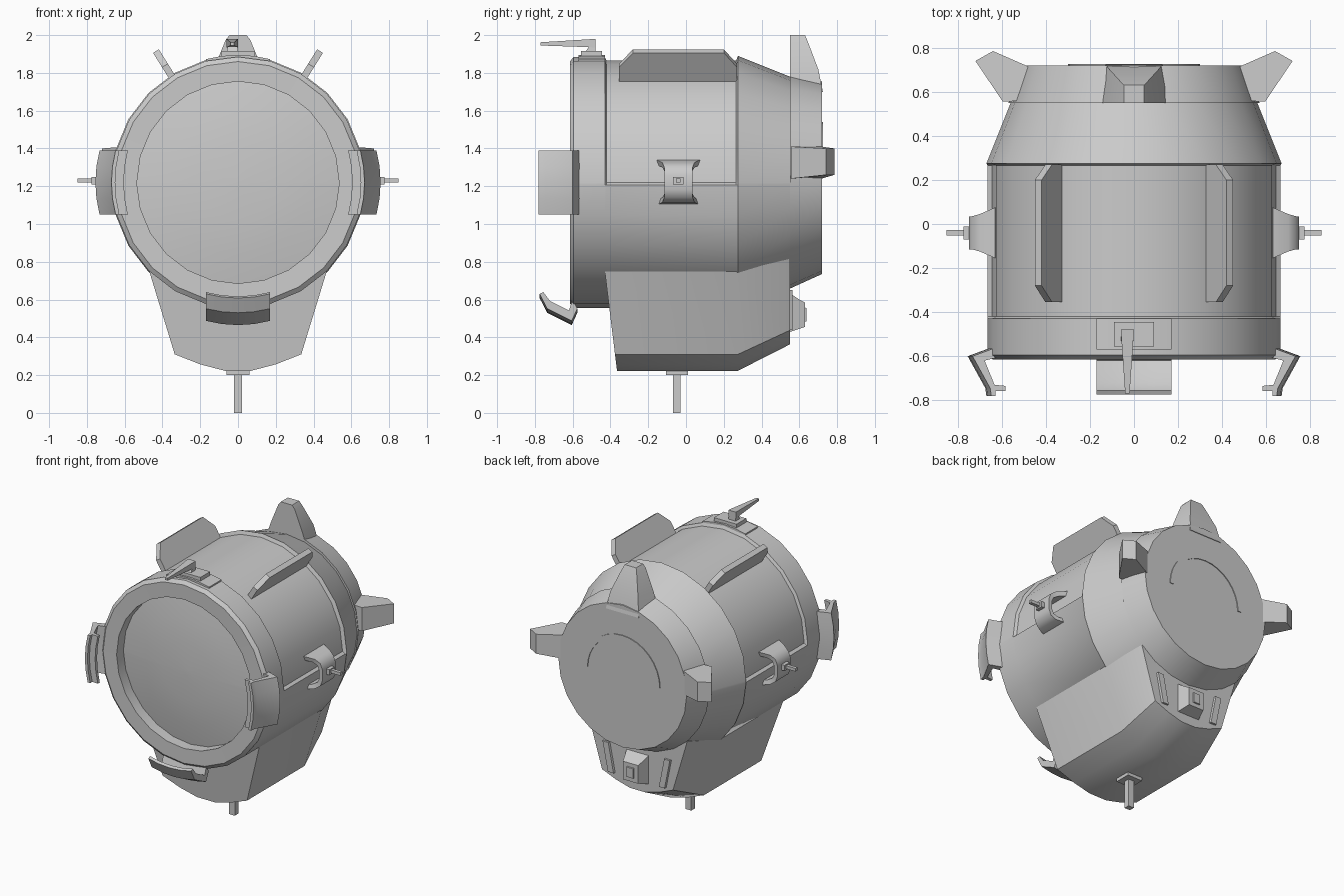
import bpy, bmesh, math
from math import sin, cos, radians, sqrt

Z = 1.22   # height of the barrel axis


def loft(name, rings, mirror=False, smooth=30):
    """Skin a list of equal-length point rings and cap both ends."""
    n = len(rings[0])
    bm = bmesh.new()
    vs = [[bm.verts.new(p) for p in r] for r in rings]
    for a, b in zip(vs, vs[1:]):
        for i in range(n):
            j = (i + 1) % n
            bm.faces.new((a[i], a[j], b[j], b[i]))
    bm.faces.new(vs[0])
    bm.faces.new(vs[-1][::-1])
    bmesh.ops.recalc_face_normals(bm, faces=bm.faces)
    me = bpy.data.meshes.new(name)
    bm.to_mesh(me)
    bm.free()
    ob = bpy.data.objects.new(name, me)
    bpy.context.collection.objects.link(ob)
    me.shade_smooth()
    me.set_sharp_from_angle(angle=radians(smooth))
    if mirror:
        ob.modifiers.new("mirror", "MIRROR")
    return ob


def box(name, x0, x1, y0, y1, z0, z1, mirror=False):
    ring = lambda z: [(x0, y0, z), (x1, y0, z), (x1, y1, z), (x0, y1, z)]
    return loft(name, [ring(z0), ring(z1)], mirror)


def drop(t):
    """How far the barrel surface falls away at sideways offset t."""
    return 0.665 - sqrt(0.665 ** 2 - t * t)


STEPS = (-0.17, -0.085, 0, 0.085, 0.17)

# Barrel with recessed front lens, and a sunken panel over its upper half
ANGLES = [-1.2, 0] + list(range(15, 180, 15)) + [180, 181.2] + list(range(195, 346, 15))
PROFILE = [(-0.58, 0.02), (-0.575, 0.2), (-0.56, 0.38), (-0.535, 0.535), (-0.613, 0.535),
           (-0.615, 0.64), (-0.595, 0.665), (-0.43, 0.665), (-0.42, 0.665),
           (0.265, 0.665), (0.275, 0.67), (0.55, 0.56)]
rings = []
for k, (y, r) in enumerate(PROFILE):
    ring = []
    for a in ANGLES:
        rr = r - 0.02 if k in (8, 9) and 0 <= a <= 180 else r
        ring.append((rr * cos(radians(a)), y, Z + rr * sin(radians(a))))
    rings.append(ring)
loft("barrel", rings)

# Keel below the barrel: sloped front, shrinking towards the axis at the rear
HALF = [(0.47, 0.75), (0.335, 0.31), (0.2, 0.257), (0.07, 0.223)]
KEEL = HALF + [(-x, z) for x, z in reversed(HALF)]
loft("keel", [
    [(x, -0.43 + 0.123 * (0.75 - z), z) for x, z in KEEL],
    [(x, 0.275, z) for x, z in KEEL],
    [(x * 0.84, 0.55, Z - (Z - z) * 0.86) for x, z in KEEL]], smooth=35)

# Rear cap
loft("rear_cap", [[(r * cos(radians(a)), y, z + r * sin(radians(a))) for a in range(0, 360, 15)]
                  for y, r, z in ((0.55, 0.57, 1.228), (0.72, 0.51, 1.245))])

# Thin half-ring on the rear face
arc = []
for i in range(17):
    a = radians(180 * i / 16)
    arc.append([(r * cos(a), y, 1.24 + r * sin(a))
                for r, y in ((0.275, 0.71), (0.3, 0.71), (0.3, 0.726), (0.275, 0.726))])
loft("rear_arc", arc)

# Rear ears: one on top, two on the sides
loft("top_ear", [
    [(-0.17, 0.55, 1.7), (0.17, 0.55, 1.7), (0.13, 0.725, 1.7), (-0.13, 0.725, 1.7)],
    [(-0.125, 0.55, 1.83), (0.125, 0.55, 1.83), (0.11, 0.7, 1.82), (-0.11, 0.7, 1.82)],
    [(-0.065, 0.55, 1.975), (0.065, 0.55, 1.975), (0.06, 0.645, 1.965), (-0.06, 0.645, 1.965)],
    [(-0.045, 0.55, 2.0), (0.045, 0.55, 2.0), (0.045, 0.63, 2.0), (-0.045, 0.63, 2.0)]])
EAR = [(0.48, 0.715), (0.64, 0.785), (0.72, 0.74), (0.595, 0.555), (0.5, 0.56)]
loft("side_ear", [[(x, y, 1.24 + (0.02 if x > 0.6 else 0)) for x, y in EAR],
                  [(x, y, 1.41 - (0.01 if x > 0.6 else 0)) for x, y in EAR]], mirror=True)

# Front clamps: two sides and the bottom
SIDE = [(0.62, -0.60), (0.66, -0.565), (0.755, -0.60), (0.675, -0.745), (0.67, -0.78),
        (0.65, -0.78), (0.65, -0.757), (0.605, -0.757), (0.605, -0.735), (0.655, -0.73),
        (0.70, -0.62)]
loft("side_clamp", [[(r - drop(t), y, Z + t) for r, y in SIDE] for t in STEPS], mirror=True)
LOW = [(0.64, -0.60), (0.69, -0.575), (0.755, -0.605), (0.69, -0.735), (0.612, -0.775),
       (0.603, -0.755), (0.65, -0.72), (0.70, -0.62)]
loft("bottom_clamp", [[(t, y, Z - r + drop(t)) for r, y in LOW] for t in STEPS])

# Sight on the top front: curved base, pad and tapered pointer
PAD = [(-0.57, 1.85), (-0.43, 1.85), (-0.43, 1.895), (-0.57, 1.895)]
loft("sight_base", [[(t, y, z - drop(t)) for y, z in PAD] for t in STEPS])
box("sight_pad", -0.09, 0.09, -0.555, -0.445, 1.885, 1.915)
loft("sight_post", [
    [(-0.06, -0.54, 1.90), (0.0, -0.54, 1.90), (0.0, -0.48, 1.90), (-0.06, -0.48, 1.90)],
    [(-0.055, -0.51, 1.945), (-0.005, -0.51, 1.945), (-0.005, -0.48, 1.945), (-0.055, -0.48, 1.945)]])
loft("sight_pointer", [
    [(-0.06, -0.48, 1.935), (0.0, -0.48, 1.935), (0.0, -0.48, 1.98), (-0.06, -0.48, 1.98)],
    [(-0.04, -0.77, 1.945), (-0.02, -0.77, 1.945), (-0.02, -0.77, 1.962), (-0.04, -0.77, 1.962)]])

# Radial fins with clipped corners
FIN = [(-0.355, 0.62), (-0.355, 0.73), (-0.28, 0.82), (0.2, 0.82), (0.27, 0.73), (0.27, 0.62)]
s, c = sin(radians(32)), cos(radians(32))
loft("fin", [[(r * s + w * c, y, Z + r * c - w * s) for y, r in FIN]
             for w in (-0.018, 0.018)], mirror=True)

# Side brackets: bowed strap with flared ends, carrying a pin
STRAP = [(0.63, 1.34, 0.115), (0.70, 1.325, 0.085), (0.735, 1.30, 0.075), (0.75, 1.26, 0.075),
         (0.75, 1.18, 0.075), (0.735, 1.14, 0.075), (0.70, 1.115, 0.085), (0.62, 1.10, 0.115)]
strap = []
for x, z, w in STRAP:
    zi = Z + (z - Z) * 0.76
    strap.append([(x, -0.04 - w, z), (x, -0.04 + w, z),
                  (x - 0.025, -0.04 + w, zi), (x - 0.025, -0.04 - w, zi)])
loft("bracket_strap", strap, mirror=True, smooth=40)
box("bracket_pin_base", 0.74, 0.775, -0.07, -0.012, 1.21, 1.25, mirror=True)
box("bracket_pin", 0.77, 0.85, -0.052, -0.028, 1.22, 1.242, mirror=True)

# Pin under the keel
box("bottom_pin_base", -0.06, 0.06, -0.105, 0.01, 0.2, 0.235)
box("bottom_pin", -0.022, 0.022, -0.068, -0.028, 0.0, 0.21)


# Rear keel details: raised block with a port, and upright side slats
def plate(y, x, z0, z1):
    return [(-x, y, z0), (x, y, z0), (x, y, z1), (-x, y, z1)]


loft("rear_block", [plate(0.54, 0.09, 0.425, 0.64), plate(0.60, 0.07, 0.445, 0.60),
                    plate(0.63, 0.06, 0.455, 0.585)])
loft("rear_port", [plate(0.62, 0.03, 0.48, 0.56), plate(0.638, 0.025, 0.485, 0.555)])
slat = []
for z in (0.44, 0.65):
    o = (z - 0.44) * 0.2
    slat.append([(0.175 + o, 0.54, z), (0.18 + o, 0.565, z), (0.225 + o, 0.565, z), (0.23 + o, 0.54, z)])
loft("rear_slat", slat, mirror=True)
